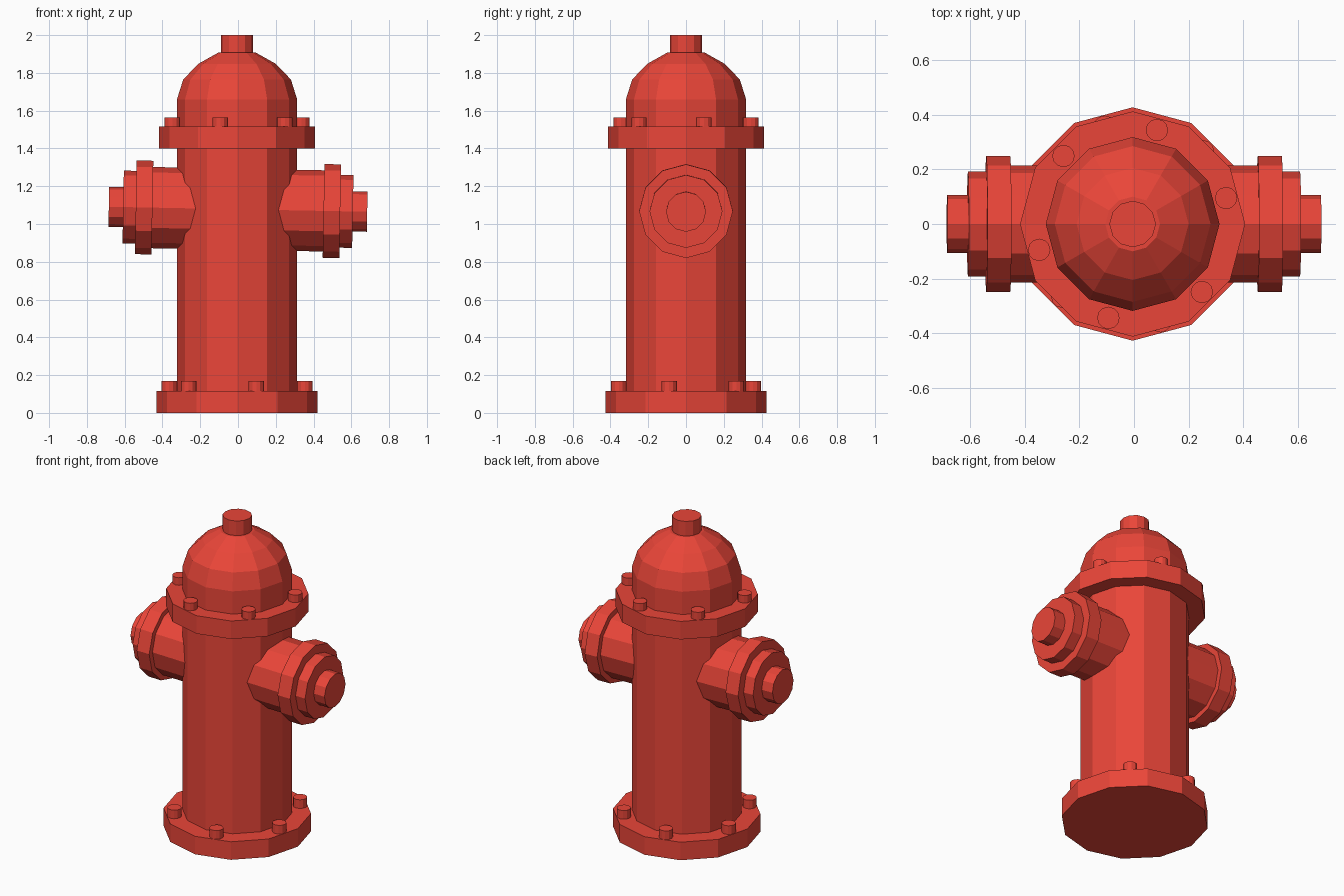
import bpy, math
from mathutils import Matrix

if "Cube" in bpy.data.objects:
    bpy.data.objects.remove(bpy.data.objects["Cube"])

SIDES = 12
CX = -0.005  # barrel sits a hair off centre

red = bpy.data.materials.new("red_paint")
red.diffuse_color = (0.82, 0.06, 0.04, 1)
red.use_nodes = True
red.node_tree.nodes["Principled BSDF"].inputs["Base Color"].default_value = red.diffuse_color


def lathe(name, profile, matrix, sides=SIDES):
    """Spin a (radius, height) profile into a closed, flat-faced solid."""
    verts, faces = [], []
    for r, h in profile:
        for i in range(sides):
            a = 2 * math.pi * i / sides
            verts.append((r * math.cos(a), r * math.sin(a), h))
    for k in range(len(profile) - 1):
        for i in range(sides):
            j = (i + 1) % sides
            faces.append((k * sides + i, k * sides + j,
                          (k + 1) * sides + j, (k + 1) * sides + i))
    faces.append(tuple(reversed(range(sides))))
    faces.append(tuple(range(len(verts) - sides, len(verts))))
    mesh = bpy.data.meshes.new(name)
    mesh.from_pydata(verts, [], faces)
    mesh.materials.append(red)
    obj = bpy.data.objects.new(name, mesh)
    obj.matrix_world = matrix
    bpy.context.collection.objects.link(obj)
    return obj


def disc(name, r, z0, z1, matrix):
    return lathe(name, [(r, z0), (r, z1)], matrix)


upright = Matrix.Translation((CX, 0, 0))

# Barrel and flanges
disc("base_flange", 0.427, 0, 0.115, upright)
disc("barrel", 0.318, 0.05, 1.45, upright)
disc("top_flange", 0.412, 1.40, 1.515, upright)

# Domed bonnet and operating nut
lathe("bonnet", [(0.318, 1.48), (0.318, 1.66), (0.285, 1.765),
                 (0.205, 1.848), (0.10, 1.907)], upright)
disc("top_nut", 0.085, 1.87, 2.0, upright)


# Bolt rings on both flanges
def bolt_ring(name, radius, z, start):
    for i in range(6):
        a = math.radians(start + 60 * i)
        place = Matrix.Translation((CX + radius * math.cos(a), radius * math.sin(a), z))
        disc(f"{name}_{i + 1}", 0.041, -0.03, 0.05, place)


bolt_ring("top_bolt", 0.355, 1.513, 15.5)
bolt_ring("base_bolt", 0.37, 0.12, -14)

# Side outlets with stepped caps, on one slightly tilted axis
tilt = Matrix.Translation((0, 0, 1.078)) @ Matrix.Rotation(math.radians(1.1), 4, 'Y')
for side, sign in (("right", 1), ("left", -1)):
    axis = tilt @ Matrix.Rotation(sign * math.pi / 2, 4, 'Y')
    disc(f"{side}_outlet", 0.215, 0.1, 0.48, axis)
    disc(f"{side}_outlet_collar", 0.248, 0.453, 0.541, axis)
    disc(f"{side}_outlet_cap", 0.193, 0.50, 0.608, axis)
    disc(f"{side}_outlet_nut", 0.106, 0.58, 0.684, axis)
